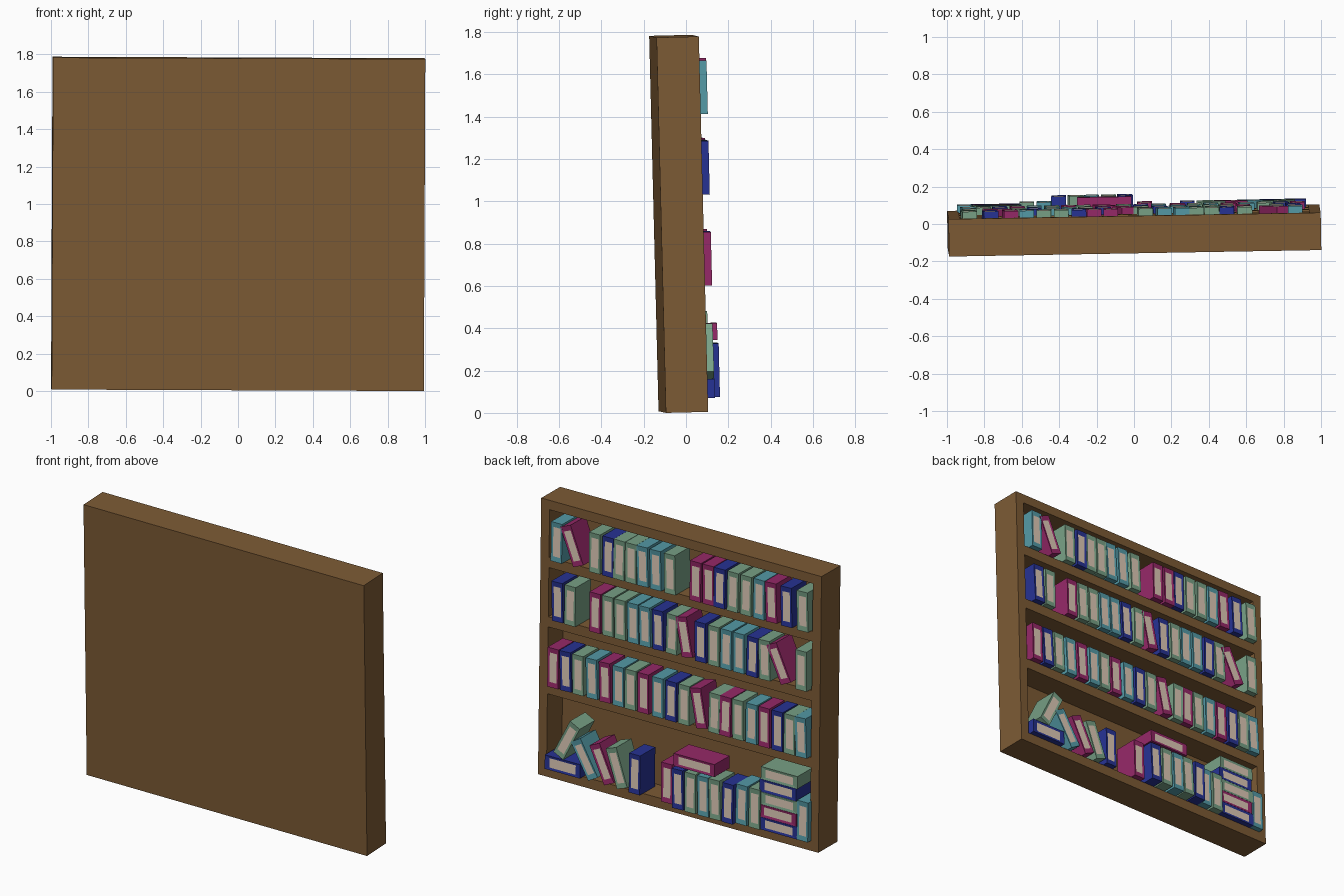
import bpy, bmesh, random
from math import radians, sin
from mathutils import Matrix, Vector, Euler

if "Cube" in bpy.data.objects:
    bpy.data.objects.remove(bpy.data.objects["Cube"])

random.seed(4)


def mat(name, rgb):
    m = bpy.data.materials.new(name)
    m.diffuse_color = (*rgb, 1)
    m.use_nodes = True
    m.node_tree.nodes["Principled BSDF"].inputs["Base Color"].default_value = m.diffuse_color
    return m


WOOD = mat("wood", (0.205, 0.104, 0.035))
PAPER = mat("paper", (0.74, 0.60, 0.48))
COVERS = {
    "T": mat("teal", (0.09, 0.33, 0.39)),
    "M": mat("magenta", (0.31, 0.022, 0.14)),
    "B": mat("navy", (0.02, 0.033, 0.30)),
    "G": mat("sage", (0.19, 0.36, 0.24)),
}

# The whole bookcase sits very slightly askew
POSE = Matrix.Translation((-0.003, -0.0125, 0.0065)) @ \
    Euler((0.025, 0.004, 0.0175)).to_matrix().to_4x4()
HALF, TOP, BOARD, FRONT = 0.995, 1.775, 0.065, 0.10


def finish(bm, name, mats, matrix):
    me = bpy.data.meshes.new(name)
    bm.to_mesh(me)
    bm.free()
    ob = bpy.data.objects.new(name, me)
    for m in mats:
        me.materials.append(m)
    ob.matrix_world = matrix
    bpy.context.collection.objects.link(ob)


def cuboid(bm, lo, hi):
    lo, hi = Vector(lo), Vector(hi)
    size = Matrix.Diagonal((*(hi - lo), 1))
    bmesh.ops.create_cube(bm, size=1, matrix=Matrix.Translation((lo + hi) / 2) @ size)


def board(name, lo, hi):
    bm = bmesh.new()
    cuboid(bm, lo, hi)
    finish(bm, name, [WOOD], POSE)


def book(color, x, z, tilt=0.0, w=0.078, h=0.253, out=0.035, depth=0.16):
    """Book standing on z, centred on x, with a recessed page panel facing out."""
    bm = bmesh.new()
    cuboid(bm, (-w / 2, -depth, 0), (w / 2, 0, h))
    face = max(bm.faces, key=lambda f: f.calc_center_median().y)
    mx, mz = (0.014, 0.032) if h > w else (0.032, 0.015)
    bmesh.ops.inset_region(bm, faces=[face], thickness=0.005, depth=0)
    for v in face.verts:
        v.co.x = (w / 2 - mx) * (1 if v.co.x > 0 else -1)
        v.co.z = h - mz if v.co.z > h / 2 else mz
        v.co.y = -0.003
    face.material_index = 1
    a = radians(tilt)
    place = Matrix.Translation((x, FRONT + out, z + abs(sin(a)) * w / 2)) @ Matrix.Rotation(a, 4, "Y")
    finish(bm, "book", [COVERS[color], PAPER], POSE @ place)


# Case: back, sides, top, bottom and shelves
SIDE = 0.06
inner = HALF - SIDE
board("back_panel", (-HALF, -0.10, 0), (HALF, -0.06, TOP))
board("left_side", (-HALF, -0.06, 0), (-inner, FRONT, TOP))
board("right_side", (inner, -0.06, 0), (HALF, FRONT, TOP))
board("top_board", (-inner, -0.06, TOP - SIDE), (inner, FRONT, TOP))
SHELVES = (1.408, 1.027, 0.597, 0.065)
for z in SHELVES:
    board("shelf", (-inner, -0.06, z - BOARD), (inner, FRONT, z))


# Book rows: colours, and the position of each along the shelf from the +x end
def row(z, origin, colors, starts, leans={}, **kw):
    for c, s in zip(colors, starts):
        tilt = leans.get(s, random.uniform(-1, 2.5))
        book(c, 1 - (s + 5.5 - origin) / 140, z, tilt, **kw)


row(SHELVES[0], 538, "TMGBGGTTGMMBGGTMBG",
    (552, 574, 590, 603, 614, 626, 638, 651, 665, 690, 703, 714, 727, 740, 753, 766, 781, 797),
    {574: 22})
row(SHELVES[1], 537, "BGMGTTBGMBGTTBGMG",
    (553, 565, 590, 603, 628, 640, 653, 666, 682, 695, 708, 720, 733, 746, 759, 780, 795),
    {682: 11, 780: 25})
book("G", 1 - (615 + 5.5 - 537) / 140, SHELVES[1], 1)
row(SHELVES[2], 536, "MBGTMTGMTBGMGMGTMBGT",
    (548, 561, 573, 587, 600, 613, 625, 638, 652, 665, 678, 696, 708, 719, 732, 745, 758, 771, 783, 795),
    {696: 11})

# Bottom row: flat book, leaning books, a pulled-out group and a stack
b = SHELVES[3]
book("B", 0.80, b, w=0.25, h=0.09)
book("G", 0.83, b + 0.09, -27)
row(b, 535, "TMGBTM", (588, 604, 617, 629, 796, 661), {588: 30, 604: 25, 617: 19, 629: 0})
row(b, 531, "BGTGB", (672, 684, 697, 709, 721), out=0.075)
row(b, 534, "TG", (735, 748), out=0.045)
book("M", -0.155, b + 0.27, w=0.29, h=0.08, out=0.07)
for i, c in enumerate("BMGBG"):
    book(c, -0.735 + 0.008 * (i % 2), b + 0.081 * i, w=0.26, h=0.08)
